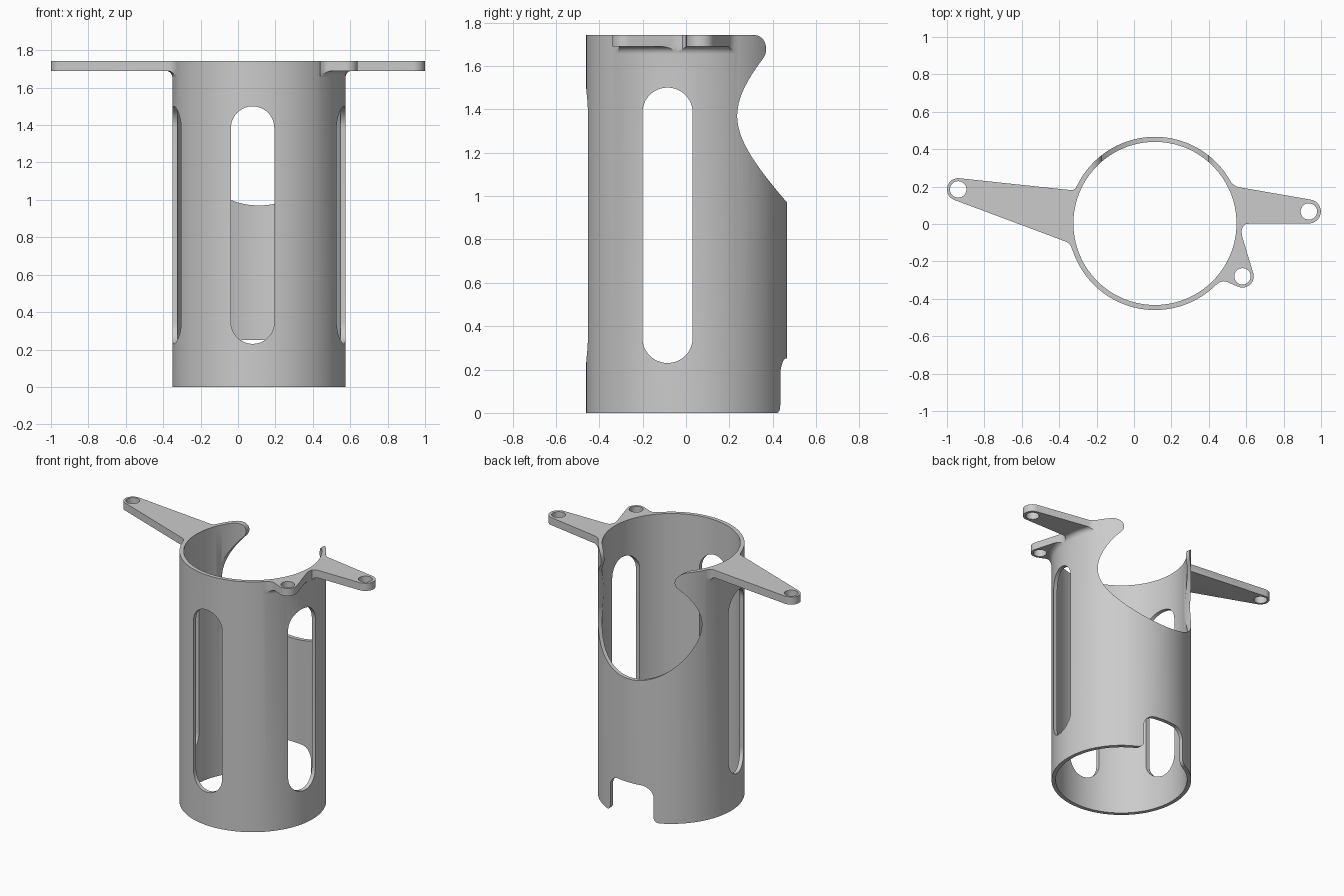
import bpy, bmesh
from math import sin, cos, radians, pi

if "Cube" in bpy.data.objects:
    bpy.data.objects.remove(bpy.data.objects["Cube"])

CX, CY, R, RI, TOP = 0.112, 0.003, 0.463, 0.436, 1.743
PLATE = 1.69          # underside of the mounting arms
SEG = 128


def arc(x, y, r, a0, a1, n=16):
    return [(x + r * cos(radians(a0 + (a1 - a0) * i / n)),
             y + r * sin(radians(a0 + (a1 - a0) * i / n))) for i in range(n + 1)]


def circle(x, y, r, n):
    return arc(x, y, r, 0, 360, n)[:-1]


def finish(name, bm):
    bmesh.ops.recalc_face_normals(bm, faces=bm.faces)
    me = bpy.data.meshes.new(name)
    bm.to_mesh(me)
    bm.free()
    ob = bpy.data.objects.new(name, me)
    bpy.context.collection.objects.link(ob)
    return ob


def prism(name, pts, lo, hi, axis='z'):
    """Extrude a 2D outline along an axis."""
    put = {'z': lambda a, b, t: (a, b, t),
           'y': lambda a, b, t: (a, t, b),
           'x': lambda a, b, t: (t, a, b)}[axis]
    bm = bmesh.new()
    face = bm.faces.new([bm.verts.new(put(a, b, lo)) for a, b in pts])
    new = bmesh.ops.extrude_face_region(bm, geom=[face])['geom']
    bmesh.ops.translate(bm, vec=put(0, 0, hi - lo),
                        verts=[v for v in new if isinstance(v, bmesh.types.BMVert)])
    return finish(name, bm)


def boolean(ob, tool, op):
    m = ob.modifiers.new(op, 'BOOLEAN')
    m.operation, m.solver, m.object = op, 'EXACT', tool
    bpy.context.view_layer.objects.active = ob
    bpy.ops.object.modifier_apply(modifier=m.name)
    bpy.data.objects.remove(tool)


def fillet_ring():
    """Concave collar blending the arms into the tube wall."""
    f = 0.035
    prof = [(0.45, PLATE + 0.02), (0.45, PLATE - f)]
    prof += arc(R + f, PLATE - f, f, 180, 90, 6) + [(R + f, PLATE + 0.02)]
    bm = bmesh.new()
    rings = [[bm.verts.new((CX + r * cos(2 * pi * i / SEG), CY + r * sin(2 * pi * i / SEG), z))
              for r, z in prof] for i in range(SEG)]
    n = len(prof)
    for i in range(SEG):
        a, b = rings[i], rings[(i + 1) % SEG]
        for k in range(n):
            bm.faces.new((a[k], b[k], b[(k + 1) % n], a[(k + 1) % n]))
    return finish("fillet_ring", bm)


def slot(c, w=0.116, lo=0.23, hi=1.5):
    return arc(c, hi - w, w, 0, 180, 24) + arc(c, lo + w, w, 180, 360, 24)


# tube body
body = prism("tube_bracket", circle(CX, CY, R, SEG), 0, TOP)

# mounting arms: long left arm, then right arm joined with the small ear
left_arm = arc(-0.94, 0.185, 0.06, 84, 250) + [
    (-0.37, -0.092), (-0.352, -0.1), (-0.34, -0.112), (-0.325, -0.15), (-0.2, -0.15),
    (-0.2, 0.21), (-0.302, 0.21), (-0.312, 0.192), (-0.323, 0.183), (-0.337, 0.181)]
right_arm = arc(0.935, 0.067, 0.064, -90, 80) + [
    (0.56, 0.197), (0.545, 0.202), (0.532, 0.211), (0.518, 0.225), (0.4, 0.225), (0.4, -0.3),
    (0.44, -0.325), (0.458, -0.312), (0.477, -0.306), (0.498, -0.31)]
right_arm += arc(0.58, -0.28, 0.06, 245, 375) + [
    (0.578, -0.065), (0.575, -0.04), (0.581, -0.015), (0.597, -0.001), (0.62, 0.002)]
for outline in (left_arm, right_arm):
    boolean(body, prism("arm", outline, PLATE, TOP), 'UNION')
    blend = fillet_ring()
    boolean(blend, prism("arm_mask", outline, 1.6, PLATE + 0.01), 'INTERSECT')
    boolean(body, blend, 'UNION')

# bore and screw holes
boolean(body, prism("bore", circle(CX, CY, RI, SEG), -1, 3), 'DIFFERENCE')
for x, y in ((-0.94, 0.185), (0.935, 0.067), (0.58, -0.28)):
    boolean(body, prism("hole", circle(x, y, 0.044, 32), 1.5, 2), 'DIFFERENCE')

# long slots: one through both sides, one in the front
boolean(body, prism("side_slots", slot(-0.085), -0.6, 0.8, 'x'), 'DIFFERENCE')
boolean(body, prism("front_slot", slot(0.078), -1, 0, 'y'), 'DIFFERENCE')

# round back window, open at the top with rounded lips
right = arc(0, 1.37, 0.4, -90, 41.5, 40) + arc(0.348, 1.678, 0.065, 221.5, 90, 14)[1:]
right += [(0.348, 2)]
window = [(CX + x, z) for x, z in right] + [(CX - x, z) for x, z in right[:0:-1]]
boolean(body, prism("back_window", window, 0.05, 1, 'y'), 'DIFFERENCE')

# bottom back notch with rounded corners
half = [(0.203, -0.2)] + arc(0.203, 0.036, 0.036, 270, 180, 8)[0:] + arc(0.087, 0.17, 0.08, 0, 90, 10)
notch = [(CX + x, z) for x, z in half] + [(CX - x, z) for x, z in half[::-1]]
boolean(body, prism("back_notch", notch, 0.05, 1, 'y'), 'DIFFERENCE')

# smooth shading with crisp edges
bpy.ops.object.select_all(action='DESELECT')
body.select_set(True)
bpy.context.view_layer.objects.active = body
bpy.ops.object.shade_smooth_by_angle(angle=radians(30))
